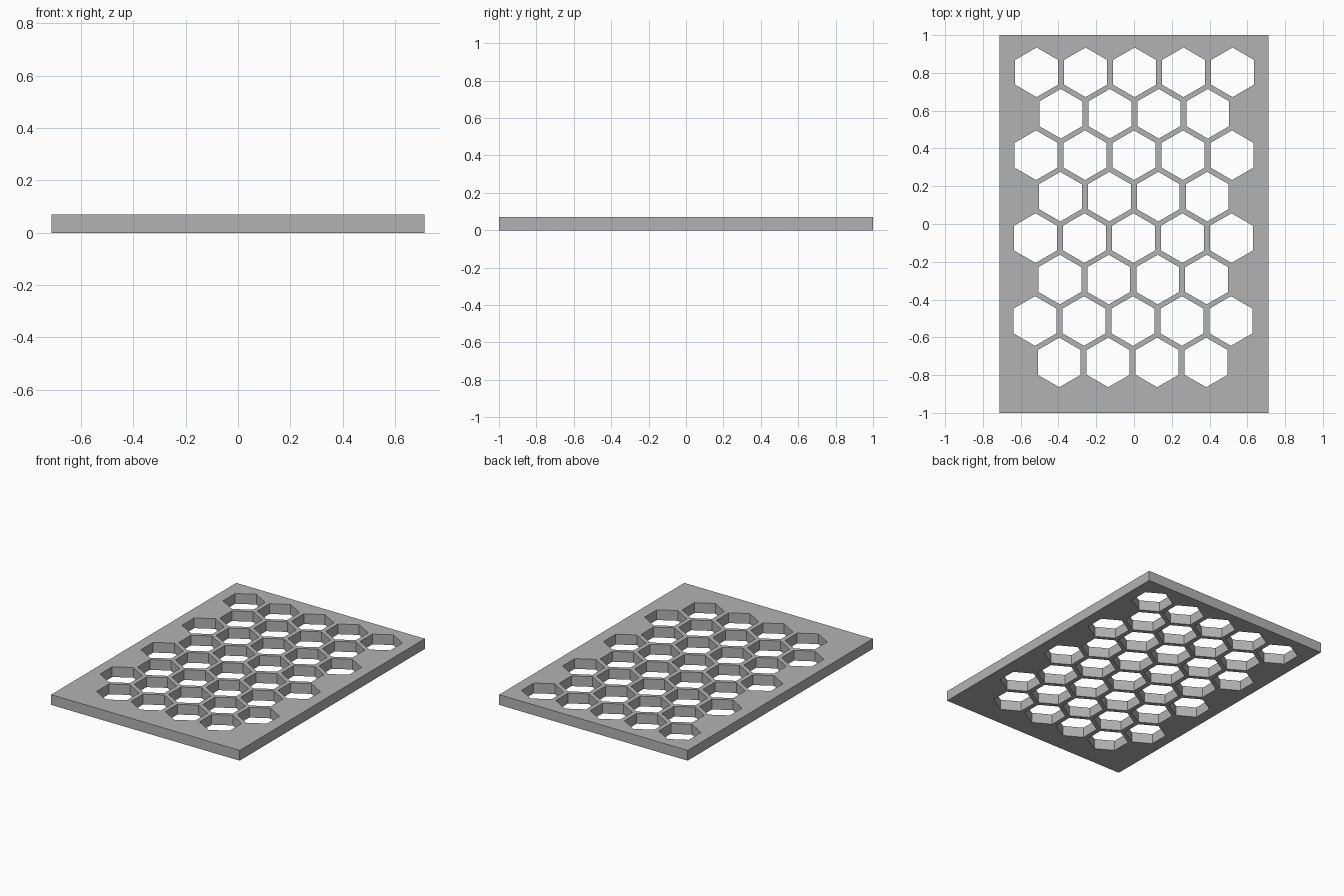
import bpy, bmesh, math
from mathutils import Matrix

if "Cube" in bpy.data.objects:
    bpy.data.objects.remove(bpy.data.objects["Cube"])

THICK = 0.07

grey = bpy.data.materials.new("mid_grey")
grey.diffuse_color = (0.45, 0.45, 0.45, 1)
grey.use_nodes = True
grey.node_tree.nodes["Principled BSDF"].inputs["Base Color"].default_value = grey.diffuse_color


def mesh_object(name, bm):
    mesh = bpy.data.meshes.new(name)
    bm.to_mesh(mesh)
    bm.free()
    mesh.materials.append(grey)
    obj = bpy.data.objects.new(name, mesh)
    bpy.context.collection.objects.link(obj)
    return obj


# Flat rectangular plate
bm = bmesh.new()
bmesh.ops.create_cube(bm, size=1, matrix=Matrix.Translation((0, 0, THICK / 2))
                      @ Matrix.Diagonal((1.426, 2, THICK, 1)))
plate = mesh_object("perforated_plate", bm)

# Hexagonal prisms in staggered rows of five and four, drifting slightly left
bm = bmesh.new()
for row in range(8):
    count = 5 - row % 2
    y = 0.803 - 0.2194 * row
    for i in range(count):
        x = 0.003 - 0.0014 * row + (i - (count - 1) / 2) * 0.2593
        bmesh.ops.create_cone(
            bm, cap_ends=True, segments=6, radius1=0.1313, radius2=0.1313, depth=0.3,
            matrix=Matrix.Translation((x, y, THICK / 2)))
cutter = mesh_object("hexagon_cutter", bm)
cutter.hide_render = True

# Cut the holes right through the plate
cut = plate.modifiers.new("hexagon_holes", 'BOOLEAN')
cut.operation = 'DIFFERENCE'
cut.solver = 'EXACT'
cut.object = cutter
bpy.context.view_layer.objects.active = plate
bpy.ops.object.modifier_apply(modifier=cut.name)
bpy.data.objects.remove(cutter)
